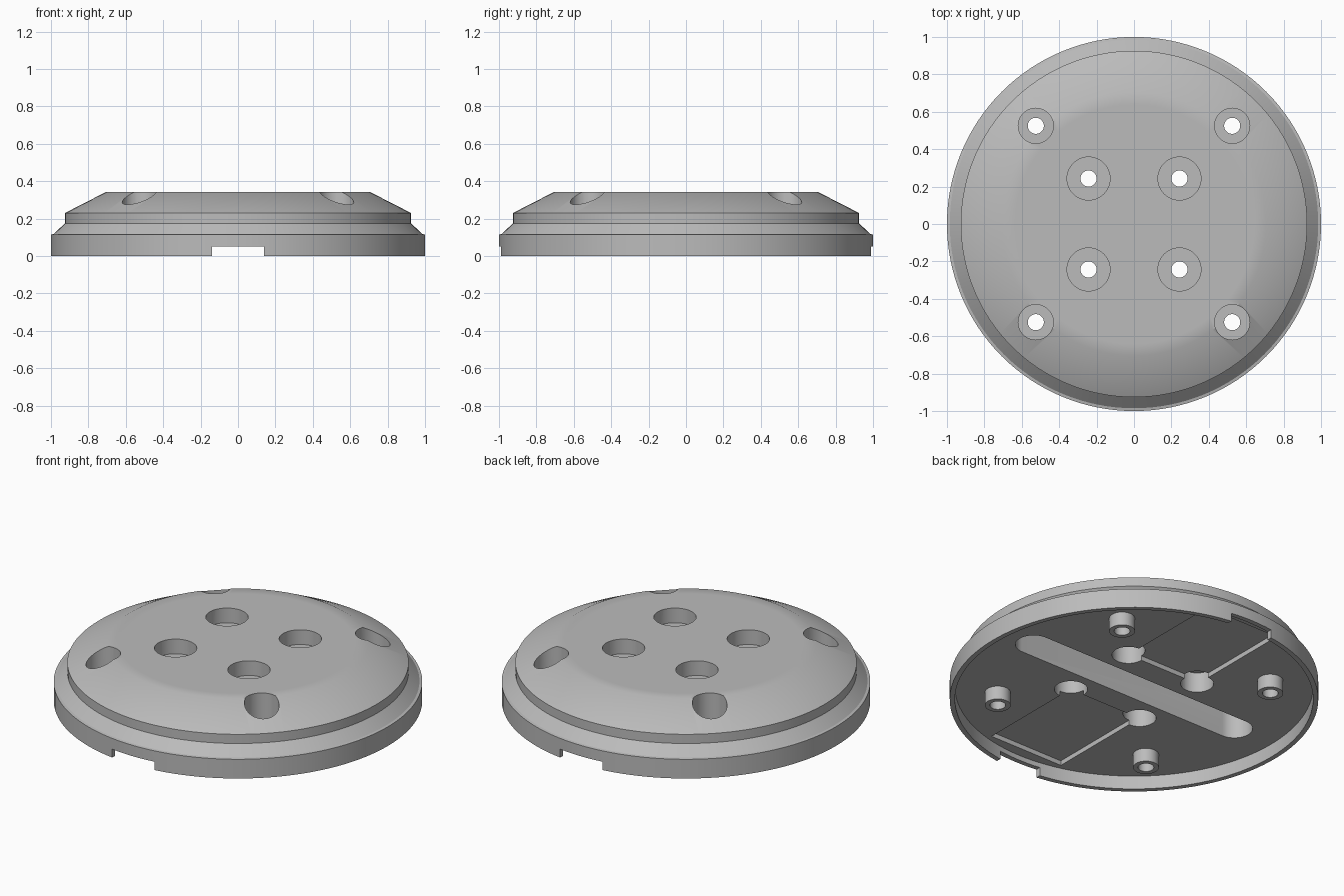
import bpy, bmesh, math

if "Cube" in bpy.data.objects:
    bpy.data.objects.remove(bpy.data.objects["Cube"])

# One plain grey material
grey = bpy.data.materials.new("light_grey")
grey.diffuse_color = (0.5, 0.5, 0.5, 1)
grey.use_nodes = True
grey.node_tree.nodes["Principled BSDF"].inputs["Base Color"].default_value = grey.diffuse_color
SIGNS = [(sx, sy) for sx in (-1, 1) for sy in (-1, 1)]


def mesh_object(name, bm):
    bmesh.ops.recalc_face_normals(bm, faces=bm.faces)
    me = bpy.data.meshes.new(name)
    bm.to_mesh(me)
    bm.free()
    me.materials.append(grey)
    ob = bpy.data.objects.new(name, me)
    bpy.context.collection.objects.link(ob)
    return ob


def prism(name, outline, z0, z1):
    """Vertical extrusion of a 2D outline."""
    bm = bmesh.new()
    f = bm.faces.new([bm.verts.new((x, y, z0)) for x, y in outline])
    ext = bmesh.ops.extrude_face_region(bm, geom=[f])["geom"]
    vs = [v for v in ext if isinstance(v, bmesh.types.BMVert)]
    bmesh.ops.translate(bm, verts=vs, vec=(0, 0, z1 - z0))
    return mesh_object(name, bm)


def cylinder(name, x, y, r, z0, z1, n=48):
    pts = [(x + r * math.cos(2 * math.pi * i / n), y + r * math.sin(2 * math.pi * i / n))
           for i in range(n)]
    return prism(name, pts, z0, z1)


def box(name, x0, x1, y0, y1, z0, z1):
    return prism(name, [(x0, y0), (x1, y0), (x1, y1), (x0, y1)], z0, z1)


def lathe(name, profile, n=128):
    bm = bmesh.new()
    rings = []
    for r, z in profile:
        if r == 0:
            rings.append([bm.verts.new((0, 0, z))] * n)
        else:
            rings.append([bm.verts.new((r * math.cos(2 * math.pi * i / n),
                                        r * math.sin(2 * math.pi * i / n), z)) for i in range(n)])
    for a, b in zip(rings, rings[1:]):
        for i in range(n):
            j = (i + 1) % n
            quad = list(dict.fromkeys((a[i], a[j], b[j], b[i])))
            bm.faces.new(quad)
    return mesh_object(name, bm)


def boolean(target, tool, op):
    tool.hide_render = True
    m = target.modifiers.new("bool", "BOOLEAN")
    m.operation, m.solver, m.object = op, "EXACT", tool
    bpy.context.view_layer.objects.active = target
    bpy.ops.object.modifier_apply(modifier=m.name)
    bpy.data.objects.remove(tool, do_unlink=True)


# Round stepped cover, hollow below
cover = lathe("base_cover", [
    (0, 0.08), (0.972, 0.08), (0.972, 0), (1, 0), (1, 0.115), (0.985, 0.118),
    (0.926, 0.175), (0.926, 0.23), (0.705, 0.343), (0.64, 0.343), (0, 0.343)])

# Screw standoffs under the four outer holes
for sx, sy in SIGNS:
    boolean(cover, cylinder("standoff", sx * 0.525, sy * 0.525, 0.07, 0.0, 0.11), "UNION")

# Shallow cable recesses and rim notches, front and back
for s in (-1, 1):
    ya, yb = sorted((s * 0.245, s * 0.91))
    boolean(cover, box("recess", -0.245, 0.245, ya, yb, 0.04, 0.108), "DIFFERENCE")
    ya, yb = sorted((s * 0.9, s * 1.1))
    boolean(cover, box("notch", -0.14, 0.14, ya, yb, -0.1, 0.05), "DIFFERENCE")

# Long round-ended slot on the underside
slot = []
for cx, start in ((0.71, -math.pi / 2), (-0.71, math.pi / 2)):
    for i in range(25):
        a = start + math.pi * i / 24
        slot.append((cx + 0.1 * math.cos(a), 0.1 * math.sin(a)))
boolean(cover, prism("slot", slot, 0.03, 0.24), "DIFFERENCE")

# Stepped screw holes
for sx, sy in SIGNS:
    x, y = sx * 0.525, sy * 0.525
    boolean(cover, cylinder("outer_counterbore", x, y, 0.094, 0.14, 0.5), "DIFFERENCE")
    boolean(cover, cylinder("outer_hole", x, y, 0.043, -0.1, 0.5), "DIFFERENCE")
    x, y = sx * 0.243, sy * 0.243
    boolean(cover, cylinder("inner_counterbore", x, y, 0.115, 0.255, 0.5), "DIFFERENCE")
    boolean(cover, cylinder("inner_pocket", x, y, 0.09, 0.03, 0.2), "DIFFERENCE")
    boolean(cover, cylinder("inner_hole", x, y, 0.043, -0.1, 0.5), "DIFFERENCE")

# Smooth curves, sharp machined edges
bpy.ops.object.select_all(action="DESELECT")
cover.select_set(True)
bpy.context.view_layer.objects.active = cover
bpy.ops.object.shade_smooth_by_angle(angle=math.radians(30))
